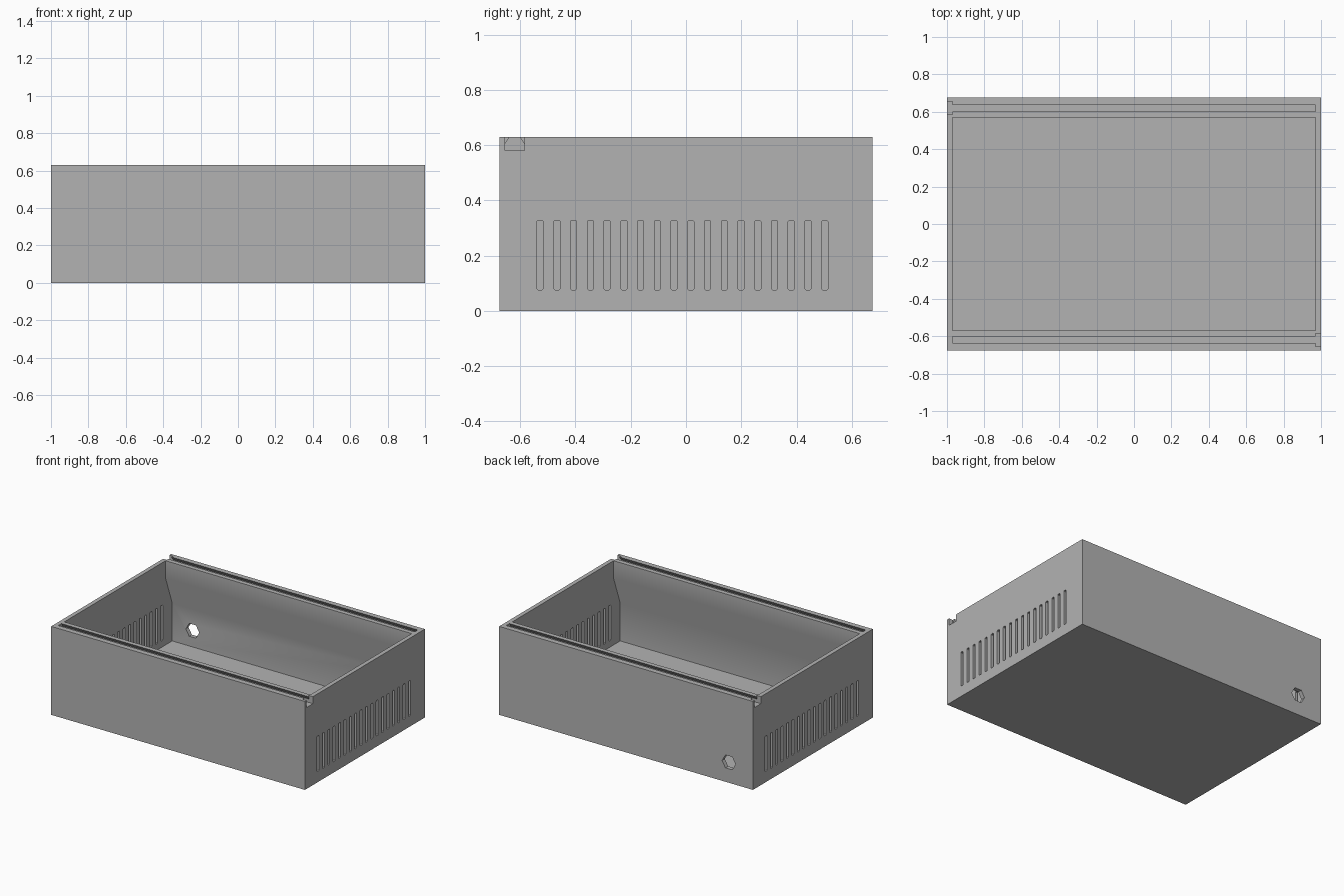
import bpy
import bmesh
import math
from mathutils import Matrix

if "Cube" in bpy.data.objects:
    bpy.data.objects.remove(bpy.data.objects["Cube"], do_unlink=True)

HALF_X, HALF_Y, HEIGHT, WALL = 1.0, 0.675, 0.63, 0.03
INNER_X = HALF_X - WALL

grey = bpy.data.materials.new("light grey plastic")
grey.use_nodes = True
grey.diffuse_color = (0.45, 0.45, 0.45, 1)
grey.node_tree.nodes["Principled BSDF"].inputs["Base Color"].default_value = grey.diffuse_color


def prism(bm, profile, start, end, axis="x"):
    """Extrude a closed profile of (y, z) along x, or of (x, z) along y."""
    def place(p, d):
        return (d, p[0], p[1]) if axis == "x" else (p[0], d, p[1])
    first = [bm.verts.new(place(p, start)) for p in profile]
    last = [bm.verts.new(place(p, end)) for p in profile]
    bm.faces.new(first)
    bm.faces.new(last[::-1])
    for i in range(len(profile)):
        j = (i + 1) % len(profile)
        bm.faces.new((first[j], first[i], last[i], last[j]))


def rectangle(u0, u1, v0, v1):
    return [(u0, v0), (u1, v0), (u1, v1), (u0, v1)]


def finish(bm, name):
    bmesh.ops.recalc_face_normals(bm, faces=bm.faces)
    mesh = bpy.data.meshes.new(name)
    bm.to_mesh(mesh)
    bm.free()
    mesh.materials.append(grey)
    obj = bpy.data.objects.new(name, mesh)
    bpy.context.collection.objects.link(obj)
    return obj


def add_turned_copy(bm):
    """Repeat the geometry half a turn around the vertical axis."""
    copy = bmesh.ops.duplicate(bm, geom=bm.verts[:] + bm.edges[:] + bm.faces[:])
    verts = [g for g in copy["geom"] if isinstance(g, bmesh.types.BMVert)]
    bmesh.ops.rotate(bm, verts=verts, matrix=Matrix.Rotation(math.pi, 3, "Z"))


# Solid outer block
bm = bmesh.new()
prism(bm, rectangle(-HALF_Y, HALF_Y, 0, HEIGHT), -HALF_X, HALF_X)
case = finish(bm, "enclosure_base")
cutters = []

# Cavity, narrowing towards the rim to leave room for the lid rails
bm = bmesh.new()
side = [(0.645, WALL), (0.645, 0.30), (0.57, 0.505), (0.57, HEIGHT + 0.1)]
prism(bm, side + [(-y, z) for y, z in reversed(side)], -INNER_X, INNER_X)
cutters.append(finish(bm, "cavity_cutter"))

# Dovetail lid grooves in both long rims
GROOVE_Y, SLOT_HALF, LIP_HALF, GROOVE_Z = -0.62, 0.035, 0.0175, 0.58
bm = bmesh.new()
side = [(SLOT_HALF, GROOVE_Z), (SLOT_HALF, 0.605), (LIP_HALF, HEIGHT), (LIP_HALF, HEIGHT + 0.1)]
dovetail = side + [(-y, z) for y, z in reversed(side)]
prism(bm, [(GROOVE_Y + y, z) for y, z in dovetail], -INNER_X, INNER_X)
add_turned_copy(bm)
cutters.append(finish(bm, "groove_cutter"))

# Open notch at one end of each groove
bm = bmesh.new()
prism(bm, rectangle(GROOVE_Y - SLOT_HALF, GROOVE_Y + SLOT_HALF, GROOVE_Z, HEIGHT + 0.1),
      INNER_X, HALF_X + 0.1)
add_turned_copy(bm)
cutters.append(finish(bm, "notch_cutter"))

# Ventilation slots through both end walls, with slightly clipped corners
bm = bmesh.new()
HALF_W, BOTTOM, TOP, CLIP = 0.011, 0.076, 0.328, 0.004
for i in range(18):
    y = -0.528 + i * 0.0606
    outline = [(y - HALF_W + CLIP, BOTTOM), (y + HALF_W - CLIP, BOTTOM),
               (y + HALF_W, BOTTOM + CLIP), (y + HALF_W, TOP - CLIP),
               (y + HALF_W - CLIP, TOP), (y - HALF_W + CLIP, TOP),
               (y - HALF_W, TOP - CLIP), (y - HALF_W, BOTTOM + CLIP)]
    prism(bm, outline, INNER_X - 0.05, HALF_X + 0.05)
add_turned_copy(bm)
cutters.append(finish(bm, "vent_cutter"))

# Hexagonal cable hole in the back wall
bm = bmesh.new()
hexagon = [(-0.81 + 0.053 * math.cos(k * math.pi / 3), 0.145 + 0.053 * math.sin(k * math.pi / 3))
           for k in range(6)]
prism(bm, hexagon, 0.6, 0.75, axis="y")
cutters.append(finish(bm, "cable_hole_cutter"))

# Cut everything out of the block
bpy.ops.object.select_all(action="DESELECT")
case.select_set(True)
bpy.context.view_layer.objects.active = case
for cutter in cutters:
    cut = case.modifiers.new(cutter.name, "BOOLEAN")
    cut.operation = "DIFFERENCE"
    cut.solver = "EXACT"
    cut.object = cutter
    bpy.ops.object.modifier_apply(modifier=cut.name)
    bpy.data.objects.remove(cutter, do_unlink=True)

bpy.ops.object.shade_smooth_by_angle(angle=math.radians(30))
